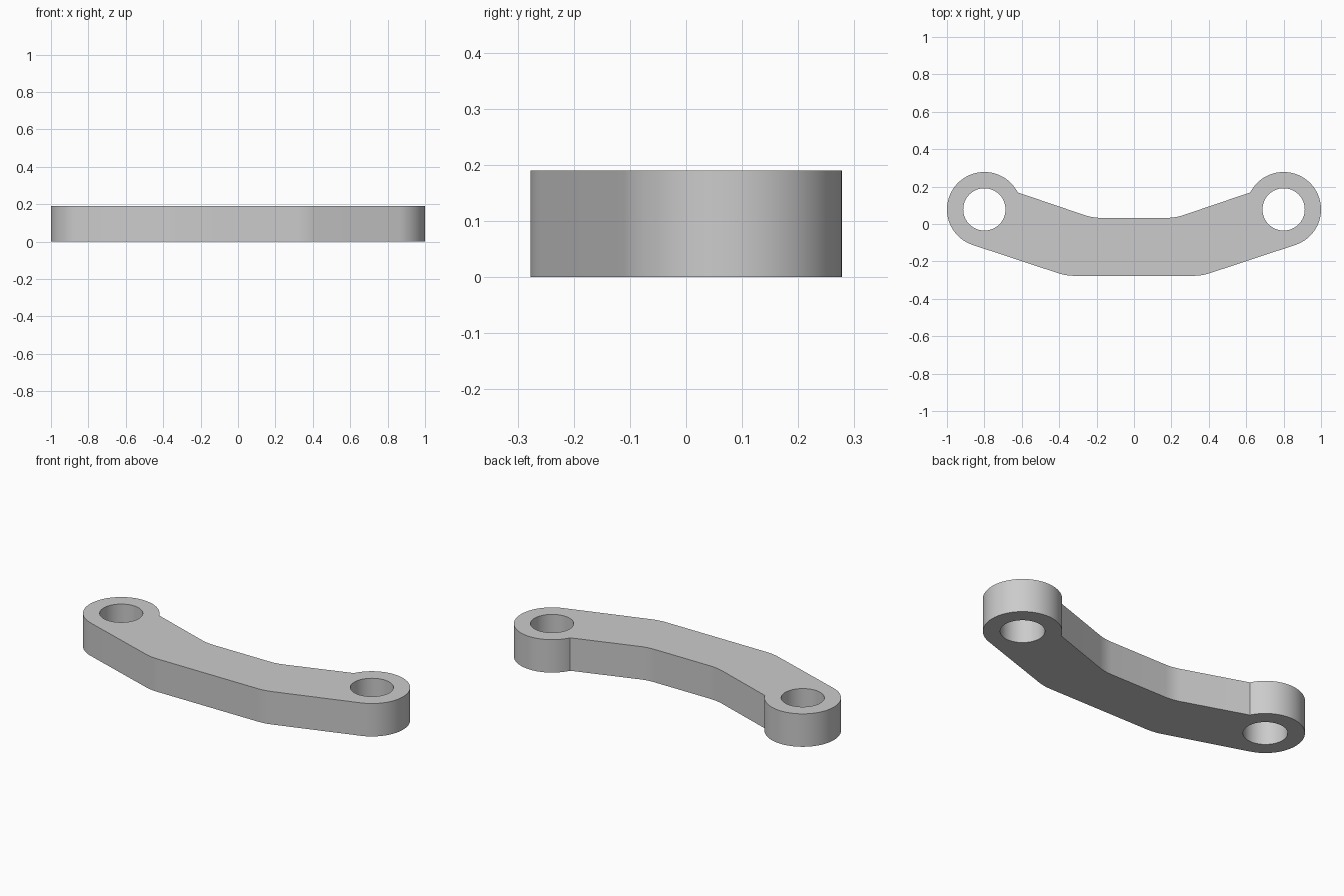
import bpy, bmesh
from math import cos, sin, radians, pi
from mathutils import Vector

if "Cube" in bpy.data.objects:
    bpy.data.objects.remove(bpy.data.objects["Cube"])

HEIGHT = 0.19
EYE = Vector((0.8, 0.078))
EYE_RADIUS, HOLE_RADIUS = 0.2, 0.113


def arc(centre, radius, start, end, steps):
    angles = [radians(start + (end - start) * i / steps) for i in range(steps + 1)]
    return [centre + radius * Vector((cos(a), sin(a))) for a in angles]


def soft_corner(before, corner, after, reach=0.045, steps=6):
    # Rounded bend between two straight edges
    a = corner + (before - corner).normalized() * reach
    b = corner + (after - corner).normalized() * reach
    ts = [i / steps for i in range(steps + 1)]
    return [a * (1 - t) ** 2 + corner * 2 * t * (1 - t) + b * t ** 2 for t in ts]


def mirrored(points):
    return [Vector((-p.x, p.y)) for p in reversed(points)]


# Half outline: lower bend, round eye, upper bend
eye = arc(EYE, EYE_RADIUS, -71.6, 153, 56)
low, high = Vector((0.363, -0.277)), Vector((0.222, 0.033))
half = (soft_corner(Vector((0, low.y)), low, eye[0]) + eye
        + soft_corner(eye[-1], high, Vector((0, high.y))))
hole = arc(EYE, HOLE_RADIUS, 0, 360, 64)[:-1]

# Flat link plate with two holes, then extruded upward
bm = bmesh.new()
for loop in (half + mirrored(half), hole, mirrored(hole)):
    verts = [bm.verts.new((p.x, p.y, 0)) for p in loop]
    for i, v in enumerate(verts):
        bm.edges.new((v, verts[i - 1]))
bmesh.ops.triangle_fill(bm, edges=bm.edges[:], use_beauty=True)
grown = bmesh.ops.extrude_face_region(bm, geom=bm.faces[:], use_keep_orig=True)
top = [g for g in grown["geom"] if isinstance(g, bmesh.types.BMVert)]
bmesh.ops.translate(bm, verts=top, vec=(0, 0, HEIGHT))
bmesh.ops.recalc_face_normals(bm, faces=bm.faces[:])

mesh = bpy.data.meshes.new("link_arm")
bm.to_mesh(mesh)
bm.free()
link = bpy.data.objects.new("link_arm", mesh)
bpy.context.collection.objects.link(link)

# Plain grey metal
grey = bpy.data.materials.new("plain_grey")
grey.use_nodes = True
colour = (0.6, 0.6, 0.6, 1)
grey.diffuse_color = colour
grey.node_tree.nodes["Principled BSDF"].inputs["Base Color"].default_value = colour
mesh.materials.append(grey)

# Smooth round walls with crisp rims
bpy.ops.object.select_all(action="DESELECT")
link.select_set(True)
bpy.context.view_layer.objects.active = link
bpy.ops.object.shade_smooth_by_angle(angle=pi / 6)
